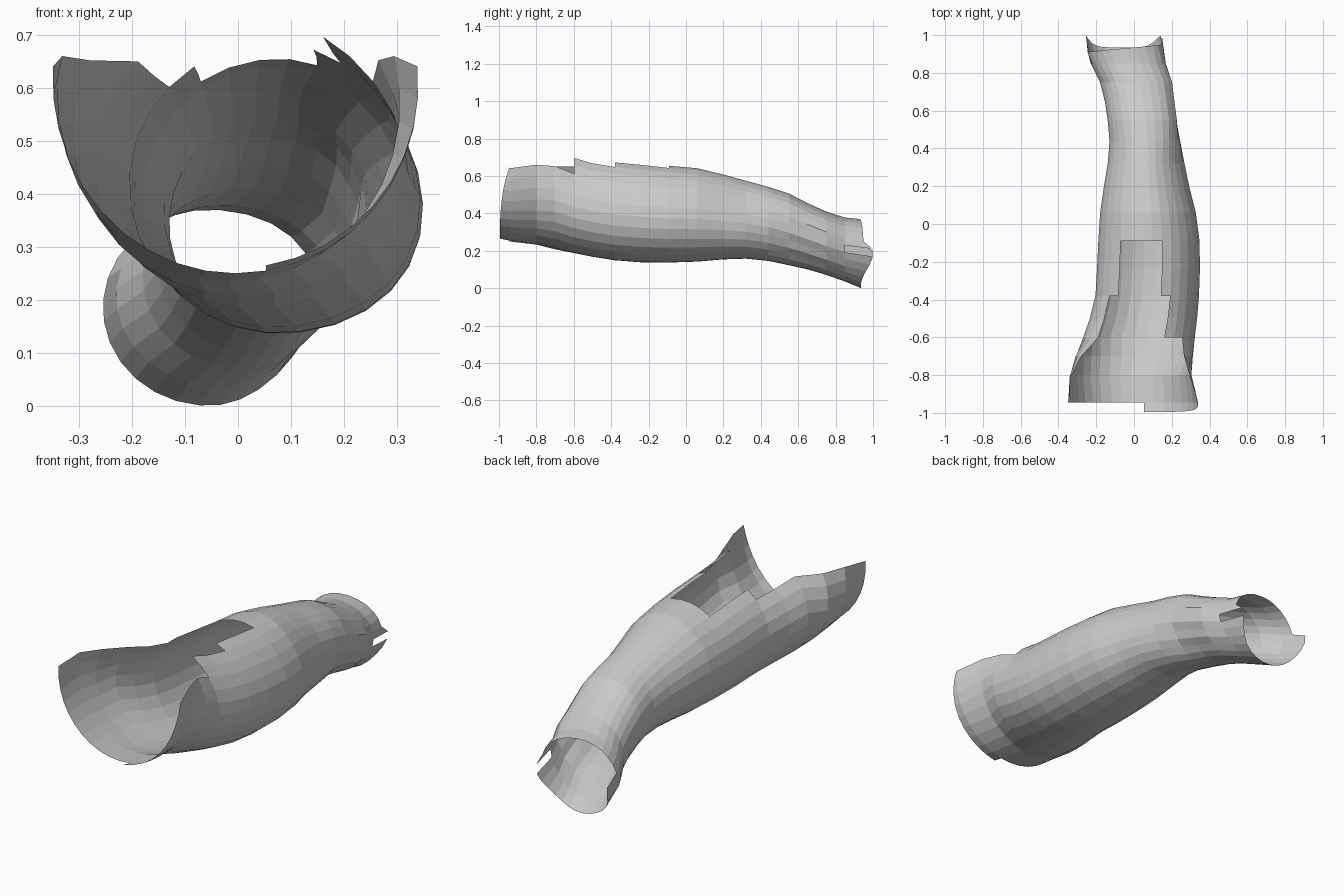
import bpy, bmesh, math

if "Cube" in bpy.data.objects:
    bpy.data.objects.remove(bpy.data.objects["Cube"])

N = 28            # columns around the sleeve, column 0 on top, positive toward +x
H = N // 2

# cross-sections: y, left x, right x, bottom z, top z (virtual where the slit is open)
SECTIONS = [
    (-.995, -.35, .34, .26, .98), (-.945, -.35, .34, .25, .98),
    (-.80, -.34, .305, .233, .93), (-.70, -.31, .31, .208, .825),
    (-.60, -.27, .32, .187, .735), (-.50, -.235, .332, .167, .705),
    (-.38, -.205, .342, .148, .685), (-.24, -.197, .347, .137, .672),
    (-.09, -.19, .345, .136, .655), (.06, -.18, .325, .141, .642),
    (.20, -.16, .29, .153, .608), (.32, -.14, .265, .157, .575),
    (.44, -.13, .245, .145, .542), (.55, -.14, .225, .122, .507),
    (.65, -.155, .212, .10, .455), (.75, -.18, .20, .07, .41),
    (.85, -.23, .165, .035, .378), (.93, -.255, .145, .0, .37),
]
# angle of the slit edge where the front flares open
FLARE = {0: 86, 1: 86, 2: 77, 3: 64}


def column_angle(row, k):
    a = math.radians(FLARE.get(row, 360 * 4 / N))
    m = abs(k)
    t = a * m / 4 if m < 4 else a + (m - 4) / (H - 4) * (math.pi - a)
    twist = math.radians(5) if row > 3 else 0
    return math.copysign(t, k) + twist


def point(row, k):
    y, xl, xr, zb, zt = SECTIONS[row]
    t = column_angle(row, k)
    s, c = math.sin(t), math.cos(t)
    r = 1.0
    if 13 <= row <= 15 and 4 <= k <= 10:      # wrist wrinkles on one side
        r += .012 if k % 2 else -.02
    if row == 0:                              # slanted front edge
        y += .05 * (max(0, 13 - k) / 9) ** 4
    if row == len(SECTIONS) - 1:              # ragged wrist edge
        y = .93 + .02 * s if c > .15 else .935 + .065 * s ** 6
    # right side bulges low along the forearm and high at the wrist
    bulge = .01 if row < 3 else .035 if row < 12 else 0 if row == 12 else -.035
    return ((xl + xr) / 2 + (xr - xl) / 2 * s * r - bulge * c * max(0, s), y,
            (zb + zt) / 2 + (zt - zb) / 2 * c * r)


def is_open(row, k):
    """True where the quad between columns k and k+1 is cut away."""
    if row == 0:
        return not 4 <= k < 13
    if row < 4:
        return -4 <= k < 4
    if row < 6:
        return -4 <= k < 2
    if row < 8:
        return -3 <= k < 1
    if row == len(SECTIONS) - 2:
        return k == 6
    return False


# torn sleeve shell
bm = bmesh.new()
grid = [{k: bm.verts.new(point(r, k)) for k in range(-H, H)}
        for r in range(len(SECTIONS))]
for r in range(len(SECTIONS) - 1):
    for k in range(-H, H):
        if not is_open(r, k):
            n = k + 1 if k + 1 < H else -H
            bm.faces.new((grid[r][k], grid[r][n], grid[r + 1][n], grid[r + 1][k]))
bmesh.ops.delete(bm, geom=[v for v in bm.verts if not v.link_faces], context='VERTS')
bmesh.ops.recalc_face_normals(bm, faces=bm.faces)

mesh = bpy.data.meshes.new("sleeve")
bm.to_mesh(mesh)
bm.free()
bpy.context.collection.objects.link(bpy.data.objects.new("sleeve", mesh))
